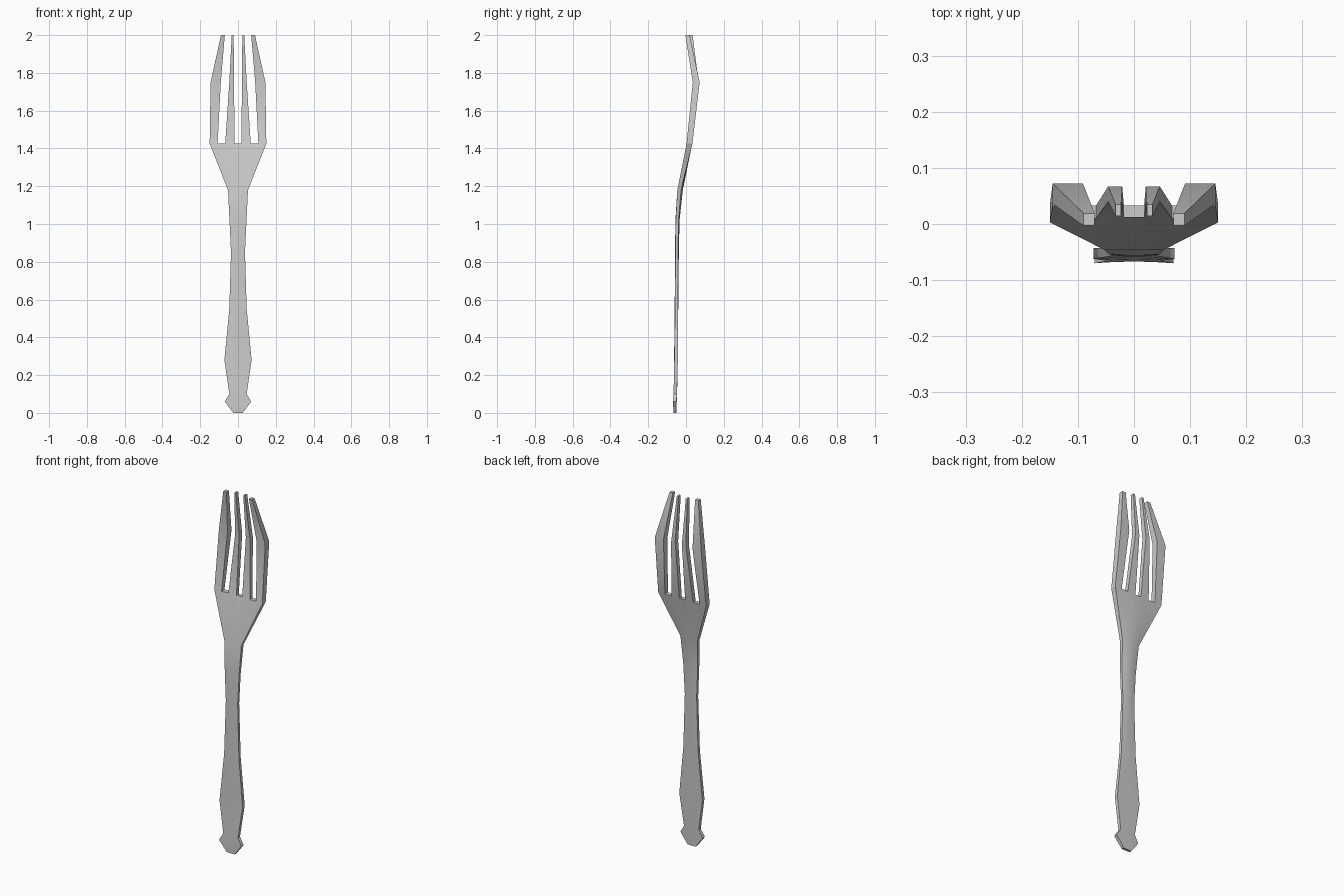
import bpy, bmesh
from math import radians

if "Cube" in bpy.data.objects:
    bpy.data.objects.remove(bpy.data.objects["Cube"])

# Handle and head sections: z, half width, front y (centre, edge), back y (centre, edge)
SECTIONS = [
    (0.00, 0.025, -0.065, -0.065, -0.050, -0.050),
    (0.06, 0.070, -0.067, -0.070, -0.049, -0.050),
    (0.10, 0.046, -0.065, -0.066, -0.047, -0.048),
    (0.28, 0.072, -0.063, -0.062, -0.044, -0.043),
    (0.55, 0.046, -0.060, -0.058, -0.041, -0.042),
    (0.85, 0.037, -0.058, -0.056, -0.038, -0.042),
    (1.02, 0.045, -0.056, -0.054, -0.034, -0.040),
    (1.18, 0.053, -0.046, -0.046, -0.017, -0.026),
    (1.425, 0.150, 0.012, 0.003, 0.033, 0.034),
]
COLUMNS = [0, 0.12, 0.45, 0.72, 1.0]   # fractions of the half width: slots and tines

# Tines: root columns, then rings of z, inner x, outer x, front y, back y
TINES = [
    ((1, 2), [(1.75, 0.021, 0.046, 0.040, 0.067), (2.0, 0.023, 0.033, 0.014, 0.035)]),
    ((3, 4), [(1.75, 0.091, 0.145, 0.036, 0.072), (2.0, 0.070, 0.090, -0.003, 0.019)]),
]

bm = bmesh.new()


def section(z, w, fc, fe, bc, be):
    front = [bm.verts.new((w * t, fc + (fe - fc) * t * t, z)) for t in COLUMNS]
    back = [bm.verts.new((w * t, bc + (be - bc) * t * t, z)) for t in COLUMNS]
    return front, back


def bridge(a, b, closed=False):
    n = len(a)
    for i in range(n if closed else n - 1):
        j = (i + 1) % n
        bm.faces.new((a[i], a[j], b[j], b[i]))


# Handle and head: right half lofted, open at the mirror plane
rows = [section(*s) for s in SECTIONS]
for (f0, b0), (f1, b1) in zip(rows, rows[1:]):
    bridge(f0 + b0[::-1], f1 + b1[::-1])
bridge(*rows[0])

# Slot floors between the tines
front, back = rows[-1]
for i in (0, 2):
    bridge(front[i:i + 2], back[i:i + 2])

# Tines grown out of the head
for (i, j), rings in TINES:
    loop = [front[i], front[j], back[j], back[i]]
    for z, xi, xo, yf, yb in rings:
        new = [bm.verts.new(c) for c in ((xi, yf, z), (xo, yf, z), (xo, yb, z), (xi, yb, z))]
        bridge(loop, new, True)
        loop = new
    bm.faces.new(loop)

# Mirror to the left side
half = bm.verts[:] + bm.edges[:] + bm.faces[:]
copy = bmesh.ops.duplicate(bm, geom=half)["geom"]
for v in copy:
    if isinstance(v, bmesh.types.BMVert):
        v.co.x *= -1
bmesh.ops.remove_doubles(bm, verts=bm.verts[:], dist=0.0001)
bmesh.ops.recalc_face_normals(bm, faces=bm.faces[:])

mesh = bpy.data.meshes.new("fork")
bm.to_mesh(mesh)
bm.free()
fork = bpy.data.objects.new("fork", mesh)
bpy.context.collection.objects.link(fork)
bpy.context.view_layer.objects.active = fork
fork.select_set(True)
bpy.ops.object.shade_smooth_by_angle(angle=radians(20))
